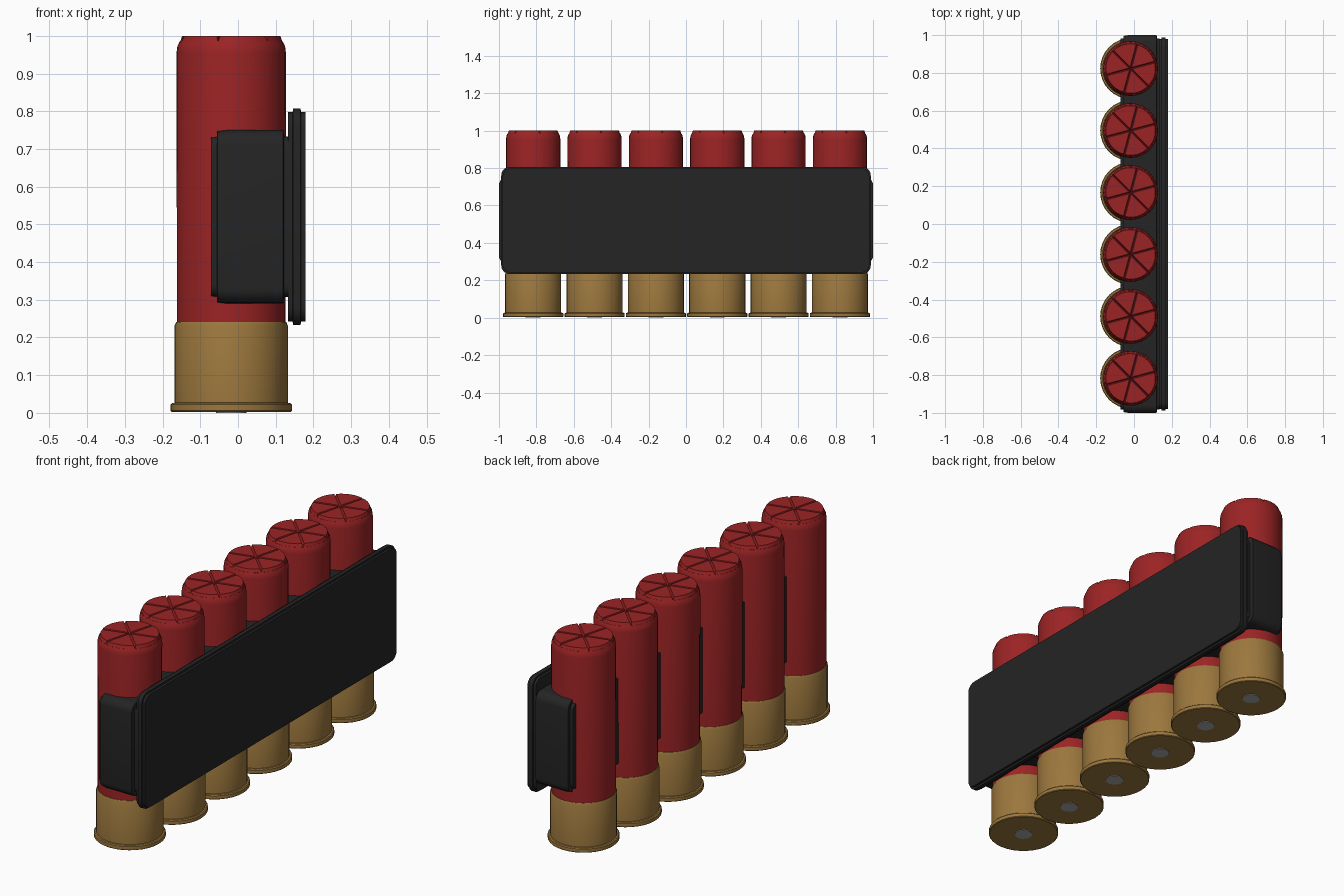
import bpy, bmesh, math
from mathutils import Vector

cube = bpy.data.objects.get("Cube")
if cube:
    bpy.data.objects.remove(cube, do_unlink=True)


def material(name, rgb):
    mat = bpy.data.materials.new(name)
    mat.use_nodes = True
    color = (*rgb, 1)
    mat.diffuse_color = color
    mat.node_tree.nodes["Principled BSDF"].inputs["Base Color"].default_value = color
    return mat


red = material("red plastic", (0.33, 0.017, 0.018))
brass = material("brass", (0.33, 0.185, 0.047))
black = material("black rubber", (0.018, 0.018, 0.018))
steel = material("grey steel", (0.4, 0.4, 0.41))


def skin(rings, angle=30):
    """Mesh skinned across matching rings of points, closed at both ends."""
    bm = bmesh.new()
    add_skin(bm, rings)
    return finish(bm, angle)


def add_skin(bm, rings):
    loops = [[bm.verts.new(p) for p in ring] for ring in rings]
    n = len(loops[0])
    for a, b in zip(loops, loops[1:]):
        for i in range(n):
            j = (i + 1) % n
            bm.faces.new((a[i], a[j], b[j], b[i]))
    bm.faces.new(loops[0][::-1])
    bm.faces.new(loops[-1])


def finish(bm, angle):
    bmesh.ops.recalc_face_normals(bm, faces=bm.faces)
    mesh = bpy.data.meshes.new("part")
    bm.to_mesh(mesh)
    bm.free()
    mesh.shade_smooth()
    mesh.set_sharp_from_angle(angle=math.radians(angle))
    return mesh


def place(name, mesh, mat, location=(0, 0, 0)):
    if not mesh.materials:
        mesh.materials.append(mat)
    obj = bpy.data.objects.new(name, mesh)
    obj.location = location
    bpy.context.collection.objects.link(obj)


def lathe(profile, sides=32):
    turns = [math.tau * i / sides for i in range(sides)]
    return skin([[(r * math.cos(t), r * math.sin(t), z) for t in turns]
                 for r, z in profile])


def slab(layers, mid_z, steps=5):
    """Rounded rectangles (x, half width, half height, corner) skinned along x."""
    rings = []
    for x, hy, hz, r in layers:
        ring = []
        for quarter, (sy, sz) in enumerate([(1, 1), (-1, 1), (-1, -1), (1, -1)]):
            for k in range(steps + 1):
                t = math.pi / 2 * (quarter + k / steps)
                ring.append((x, sy * (hy - r) + r * math.cos(t),
                             mid_z + sz * (hz - r) + r * math.sin(t)))
        rings.append(ring)
    return skin(rings)


def crimp(radius, low, high, groove, steps=6):
    """Six folded wedges separated by V-shaped grooves."""
    bm = bmesh.new()
    for w in range(6):
        start = math.radians(15 + 60 * w)
        arc = [start + math.pi / 3 * k / steps for k in range(steps + 1)]
        base = [Vector((0, 0, low))]
        base += [Vector((radius * math.cos(t), radius * math.sin(t), low)) for t in arc]
        mid = start + math.pi / 6
        shift = Vector((math.cos(mid), math.sin(mid), 0)) * groove * 2
        shrink = (radius - 3 * groove) / radius
        top = [Vector((p.x * shrink, p.y * shrink, high)) + shift for p in base]
        add_skin(bm, [base, top])
    return finish(bm, 20)


# Shared cartridge parts
hull = lathe([(0.144, 0.2), (0.145, 0.955), (0.143, 0.972), (0.137, 0.985)])
folds = crimp(0.136, 0.985, 1.0, 0.005)
head = lathe([(0.158, 0.003), (0.161, 0.006), (0.161, 0.022), (0.157, 0.026),
              (0.15, 0.027), (0.15, 0.232), (0.146, 0.241)])
primer = lathe([(0.04, 0), (0.04, 0.01)], 24)

# Row of six cartridges
for i in range(6):
    spot = (-0.018, (i - 2.5) * 0.328 + 0.003, 0)
    place(f"hull_{i + 1}", hull, red, spot)
    place(f"crimp_{i + 1}", folds, red, spot)
    place(f"brass_head_{i + 1}", head, brass, spot)
    place(f"primer_{i + 1}", primer, steel, spot)

# Holder block with stepped lips
holder = slab([(-0.071, 0.982, 0.21, 0.03), (-0.056, 0.982, 0.212, 0.03),
               (-0.055, 0.996, 0.227, 0.04), (-0.03, 1.0, 0.23, 0.04),
               (0.12, 1.0, 0.23, 0.04), (0.122, 0.982, 0.213, 0.03),
               (0.136, 0.982, 0.213, 0.03)], 0.52)
place("holder_block", holder, black)

# Mounting plate with a raised middle band
plate = slab([(0.133, 0.98, 0.278, 0.04), (0.145, 0.98, 0.278, 0.04),
              (0.146, 0.988, 0.287, 0.047), (0.166, 0.988, 0.287, 0.047),
              (0.167, 0.98, 0.278, 0.04), (0.179, 0.98, 0.278, 0.04)], 0.52)
place("mounting_plate", plate, black)
